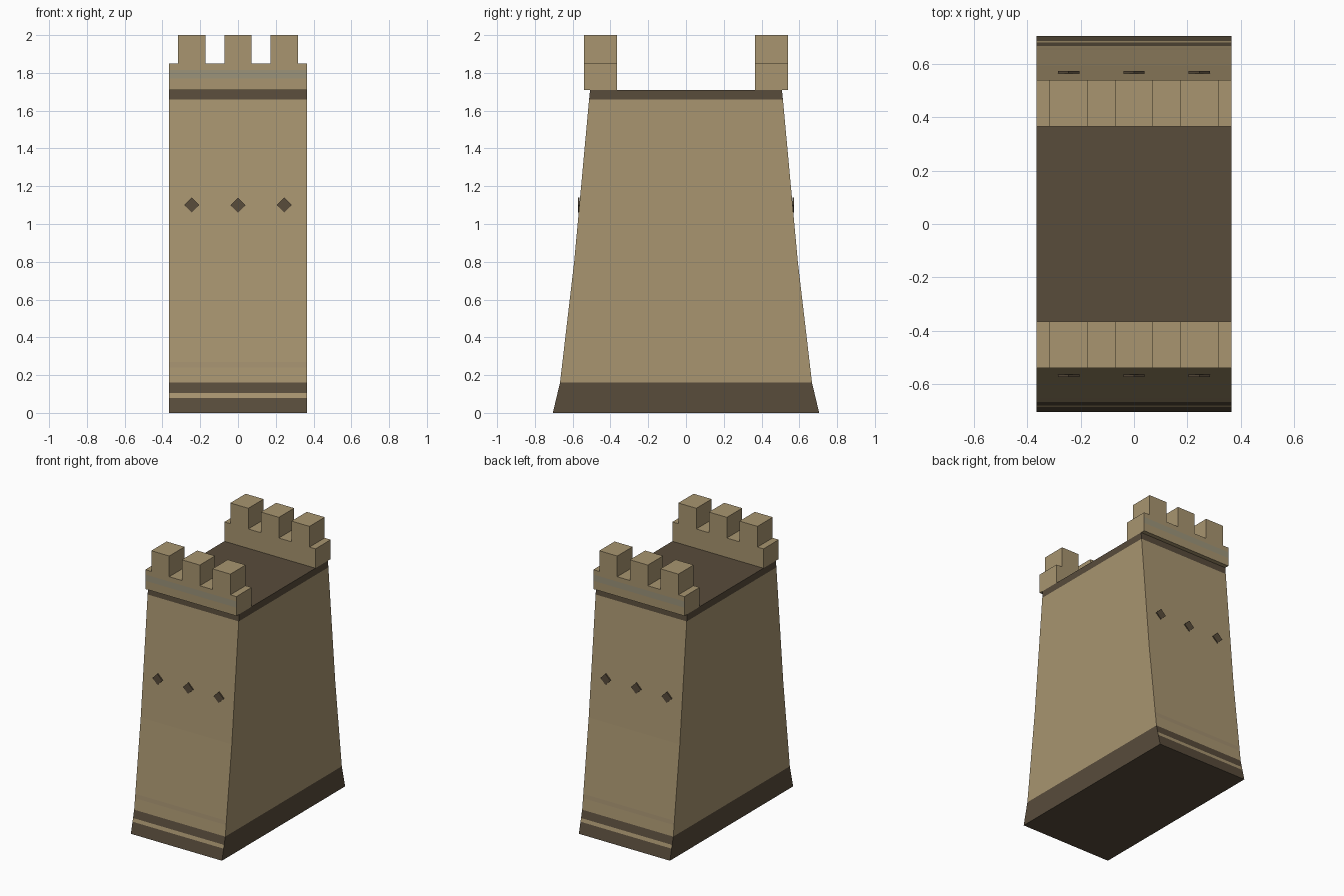
import bpy, bmesh
from math import pi, sqrt
from mathutils import Matrix

if "Cube" in bpy.data.objects:
    bpy.data.objects.remove(bpy.data.objects["Cube"])

W = 0.365  # half width of the tower


def mat(name, rgb):
    m = bpy.data.materials.new(name)
    m.diffuse_color = (*rgb, 1)
    m.use_nodes = True
    m.node_tree.nodes["Principled BSDF"].inputs["Base Color"].default_value = m.diffuse_color
    return m


SAND = mat("sandstone", (0.392, 0.300, 0.162))
DARK = mat("dark brown stone", (0.098, 0.072, 0.044))
GREY = mat("grey stone", (0.335, 0.296, 0.195))
WORN = mat("worn sandstone", (0.365, 0.280, 0.158))


def make(name, bm, mats):
    bmesh.ops.recalc_face_normals(bm, faces=bm.faces)
    me = bpy.data.meshes.new(name)
    bm.to_mesh(me)
    bm.free()
    for m in mats:
        me.materials.append(m)
    ob = bpy.data.objects.new(name, me)
    bpy.context.collection.objects.link(ob)
    return ob


def box(bm, x0, x1, y0, y1, z0, z1):
    m = (Matrix.Translation(((x0 + x1) / 2, (y0 + y1) / 2, (z0 + z1) / 2))
         @ Matrix.Diagonal((x1 - x0, y1 - y0, z1 - z0, 1)))
    bmesh.ops.create_cube(bm, size=1, matrix=m)


# Tower body: tapering profile (half depth, height), cut into bands
profile = [(0.705, 0), (0.667, 0.16), (0.592, 0.8), (0.513, 1.66), (0.508, 1.71)]
levels = [0, 0.08, 0.105, 0.16, 0.24, 0.27, 0.8, 1.66, 1.71]


def depth(z):
    for (d0, z0), (d1, z1) in zip(profile, profile[1:]):
        if z <= z1:
            return d0 + (d1 - d0) * (z - z0) / (z1 - z0)


bm = bmesh.new()
rings = []
for z in levels:
    d = depth(z)
    rings.append([bm.verts.new(p) for p in
                  ((-W, -d, z), (W, -d, z), (W, d, z), (-W, d, z))])
for lo, hi in zip(rings, rings[1:]):
    z = (lo[0].co.z + hi[0].co.z) / 2
    for i in range(4):
        j = (i + 1) % 4
        f = bm.faces.new((lo[i], lo[j], hi[j], hi[i]))
        f.material_index = 1 if z < 0.16 or z > 1.66 else 0
        if i % 2 == 0:  # stripes only on front and back
            if 0.08 < z < 0.105:
                f.material_index = 0
            elif 0.24 < z < 0.27:
                f.material_index = 2
for ring in (rings[0], rings[-1]):  # underside and roof deck
    bm.faces.new(ring).material_index = 1
make("tower_body", bm, [SAND, DARK, WORN])

for s, side in ((-1, "front"), (1, "back")):
    y0, y1 = sorted((s * 0.365, s * 0.54))

    # Parapet wall with a grey stripe on its outer face
    bm = bmesh.new()
    box(bm, -W, W, y0, y1, 1.71, 1.85)
    for z in (1.77, 1.815):
        bmesh.ops.bisect_plane(bm, geom=bm.verts[:] + bm.edges[:] + bm.faces[:],
                               plane_co=(0, 0, z), plane_no=(0, 0, 1))
    bm.normal_update()
    for f in bm.faces:
        c = f.calc_center_median()
        if f.normal.y * s > 0.9 and 1.77 < c.z < 1.815:
            f.material_index = 1
    make(side + "_parapet", bm, [SAND, GREY])

    # Battlement teeth
    bm = bmesh.new()
    for x in (-0.245, 0, 0.245):
        box(bm, x - 0.072, x + 0.072, y0, y1, 1.85, 2.0)
    make(side + "_battlements", bm, [SAND])

    # Diamond arrow holes
    bm = bmesh.new()
    a = 0.04 * sqrt(2)
    for x in (-0.245, 0, 0.245):
        m = (Matrix.Translation((x, s * 0.5685, 1.1)) @ Matrix.Rotation(pi / 4, 4, 'Y')
             @ Matrix.Diagonal((a, 0.009, a, 1)))
        bmesh.ops.create_cube(bm, size=1, matrix=m)
    make(side + "_arrow_holes", bm, [DARK])
